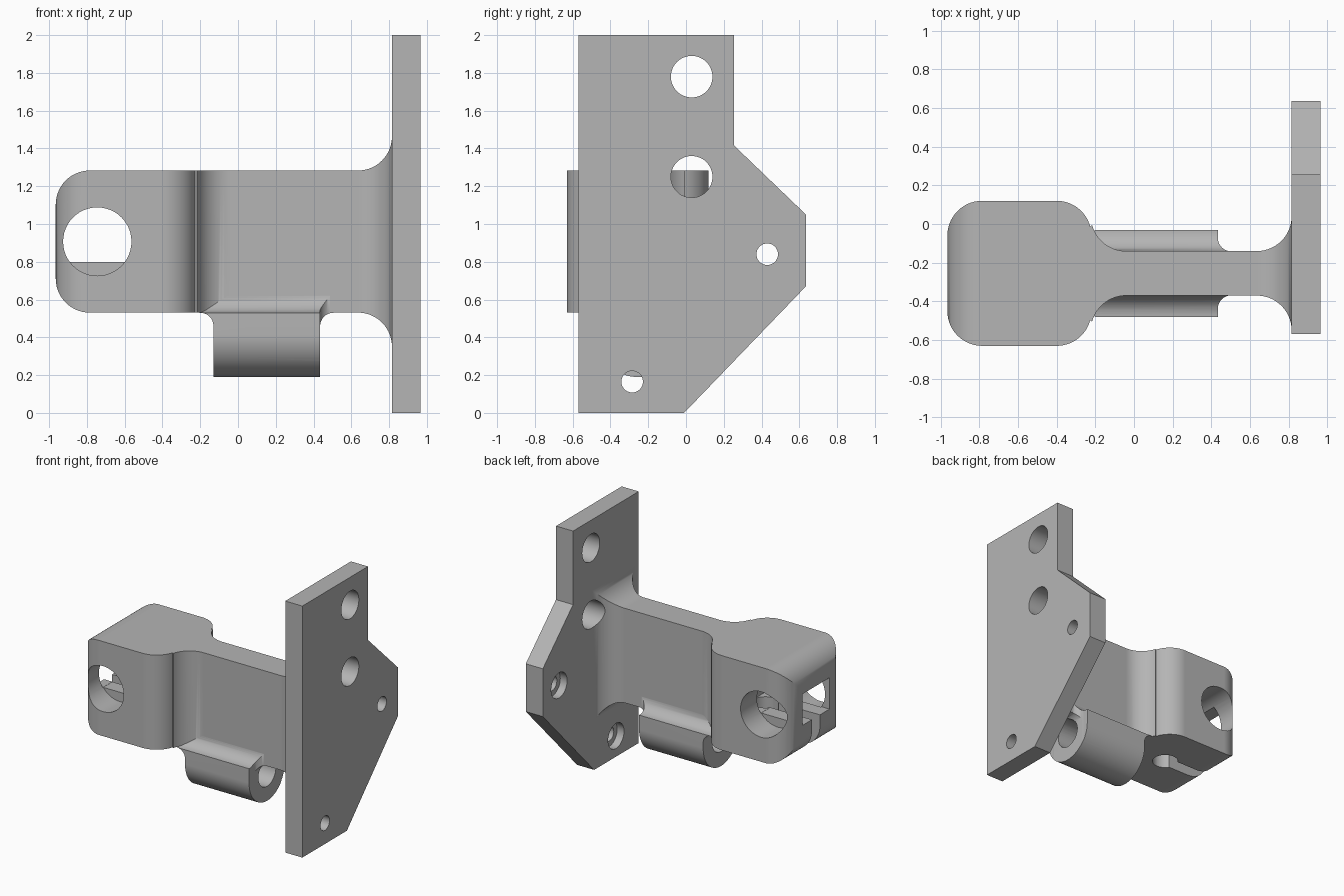
import bpy, bmesh
from math import sin, cos, radians

cube = bpy.data.objects.get("Cube")
if cube:
    bpy.data.objects.remove(cube, do_unlink=True)

grey = bpy.data.materials.new("plain_grey")
grey.use_nodes = True
colour = (0.46, 0.46, 0.46, 1)
grey.diffuse_color = colour
grey.node_tree.nodes["Principled BSDF"].inputs["Base Color"].default_value = colour

PLACE = {"x": lambda a, b, t: (t, a, b),
         "y": lambda a, b, t: (a, t, b),
         "z": lambda a, b, t: (a, b, t)}


def arc(ca, cb, r, start, end, n=14):
    angles = [radians(start + (end - start) * i / n) for i in range(n + 1)]
    return [(ca + r * cos(t), cb + r * sin(t)) for t in angles]


def prism(name, outline, axis, lo, hi):
    """Extrude a flat outline along an axis."""
    bm = bmesh.new()
    base = bm.faces.new([bm.verts.new(PLACE[axis](a, b, lo)) for a, b in outline])
    top = bmesh.ops.extrude_face_region(bm, geom=[base])["geom"]
    bmesh.ops.translate(bm, vec=PLACE[axis](0, 0, hi - lo),
                        verts=[v for v in top if isinstance(v, bmesh.types.BMVert)])
    bmesh.ops.recalc_face_normals(bm, faces=bm.faces)
    mesh = bpy.data.meshes.new(name)
    bm.to_mesh(mesh)
    bm.free()
    mesh.materials.append(grey)
    ob = bpy.data.objects.new(name, mesh)
    bpy.context.collection.objects.link(ob)
    return ob


def box(name, x0, x1, y0, y1, z0, z1):
    return prism(name, [(x0, y0), (x1, y0), (x1, y1), (x0, y1)], "z", z0, z1)


def rod(name, a, b, r, axis, lo, hi):
    return prism(name, arc(a, b, r, 0, 360, 48)[:-1], axis, lo, hi)


def combine(ob, other, operation):
    """Apply a boolean and discard the helper."""
    mod = ob.modifiers.new("bool", "BOOLEAN")
    mod.operation, mod.solver, mod.object = operation, "EXACT", other
    bpy.context.view_layer.objects.active = ob
    bpy.ops.object.modifier_apply(modifier=mod.name)
    bpy.data.objects.remove(other, do_unlink=True)


def mirrored(half, centre):
    """Close an outline by reflecting its second coordinate."""
    return half + [(a, 2 * centre - b) for a, b in reversed(half)]


def finish(ob):
    bpy.ops.object.select_all(action="DESELECT")
    ob.select_set(True)
    bpy.context.view_layer.objects.active = ob
    bpy.ops.object.shade_smooth_by_angle(angle=radians(30))
    ob.modifiers.new("even_normals", "WEIGHTED_NORMAL").keep_sharp = True


MID_Y, MID_Z, R = -0.255, 0.907, 0.18

# Mounting plate with two large holes and two counterbored screw holes
plate = prism("mounting_plate", [(-0.57, 0), (-0.01, 0), (0.635, 0.67), (0.635, 1.05),
                                 (0.255, 1.415), (0.255, 2), (-0.57, 2)], "x", 0.815, 0.965)
for y, z in ((0.03, 1.78), (0.03, 1.25)):
    combine(plate, rod("cutter", y, z, 0.11, "x", 0.7, 1.1), "DIFFERENCE")
for y, z in ((0.43, 0.84), (-0.285, 0.165)):
    combine(plate, rod("cutter", y, z, 0.057, "x", 0.7, 1.1), "DIFFERENCE")
    combine(plate, rod("cutter", y, z, 0.1, "x", 0.7, 0.875), "DIFFERENCE")

# Arm: plan outline crossed with the rounded side outline
plan = ([(0.82, 0.04)] + arc(0.635, 0.04, R, 0, -90) + arc(-0.04, 0.043, 0.183, 270, 195.5)
        + arc(-0.4, -0.06, R, 15.5, 90) + arc(-0.785, -0.06, R, 90, 180))
arm = prism("clamp_arm", mirrored(plan, MID_Y), "z", 0.2, 1.6)
side = ([(0.82, 1.463)] + arc(0.635, 1.463, R, 0, -90)
        + arc(-0.785, 1.103, R, 90, 180))
combine(arm, prism("arm_side", mirrored(side, MID_Z), "y", -1, 1), "INTERSECT")

# Hinge barrel below the arm, blended into the web
section = (arc(MID_Y, 0.415, 0.225, 180, 360, 28) + arc(-0.03, 0.642, 0.112, 270, 180)
           + [(-0.16, 0.67), (-0.35, 0.67)] + arc(-0.48, 0.642, 0.112, 0, -90))
barrel = prism("barrel", section, "x", -0.3, 0.6)
mask = ([(-0.13, 0.1), (0.435, 0.1)] + arc(0.505, 0.46, 0.07, 180, 90)
        + [(0.505, 0.8), (-0.29, 0.8), (-0.29, 0.535)] + arc(-0.2, 0.46, 0.07, 90, 0))
combine(barrel, prism("barrel_front", mask, "y", -1, 1), "INTERSECT")
plan = [(-0.28, 0.1), (0.435, 0.1)] + arc(0.505, -0.07, 0.072, 180, 270)
combine(barrel, prism("barrel_plan", mirrored(plan, MID_Y), "z", 0, 1), "INTERSECT")
combine(arm, barrel, "UNION")
combine(arm, rod("cutter", MID_Y, 0.415, 0.11, "x", -0.25, 0.57), "DIFFERENCE")

# Cross hole in the block, with a floor left standing inside it
combine(arm, rod("cutter", -0.745, MID_Z, 0.181, "y", -1, 1), "DIFFERENCE")
combine(arm, box("floor", -0.9, -0.58, -0.42, -0.09, 0.66, 0.8), "UNION")

# End window, keyhole and slot through the floor
combine(arm, box("cutter", -1.1, -0.42, -0.425, -0.085, 0.801, 1.05), "DIFFERENCE")
combine(arm, rod("cutter", -0.52, MID_Y, 0.095, "z", 0.4, 0.9), "DIFFERENCE")
combine(arm, box("cutter", -1.1, -0.52, MID_Y - 0.05, MID_Y + 0.05, 0.4, 0.9), "DIFFERENCE")

# Clear the plate hole through the arm's blend
combine(arm, rod("cutter", 0.03, 1.25, 0.11, "x", 0.5, 1.1), "DIFFERENCE")

for part in (plate, arm):
    finish(part)
